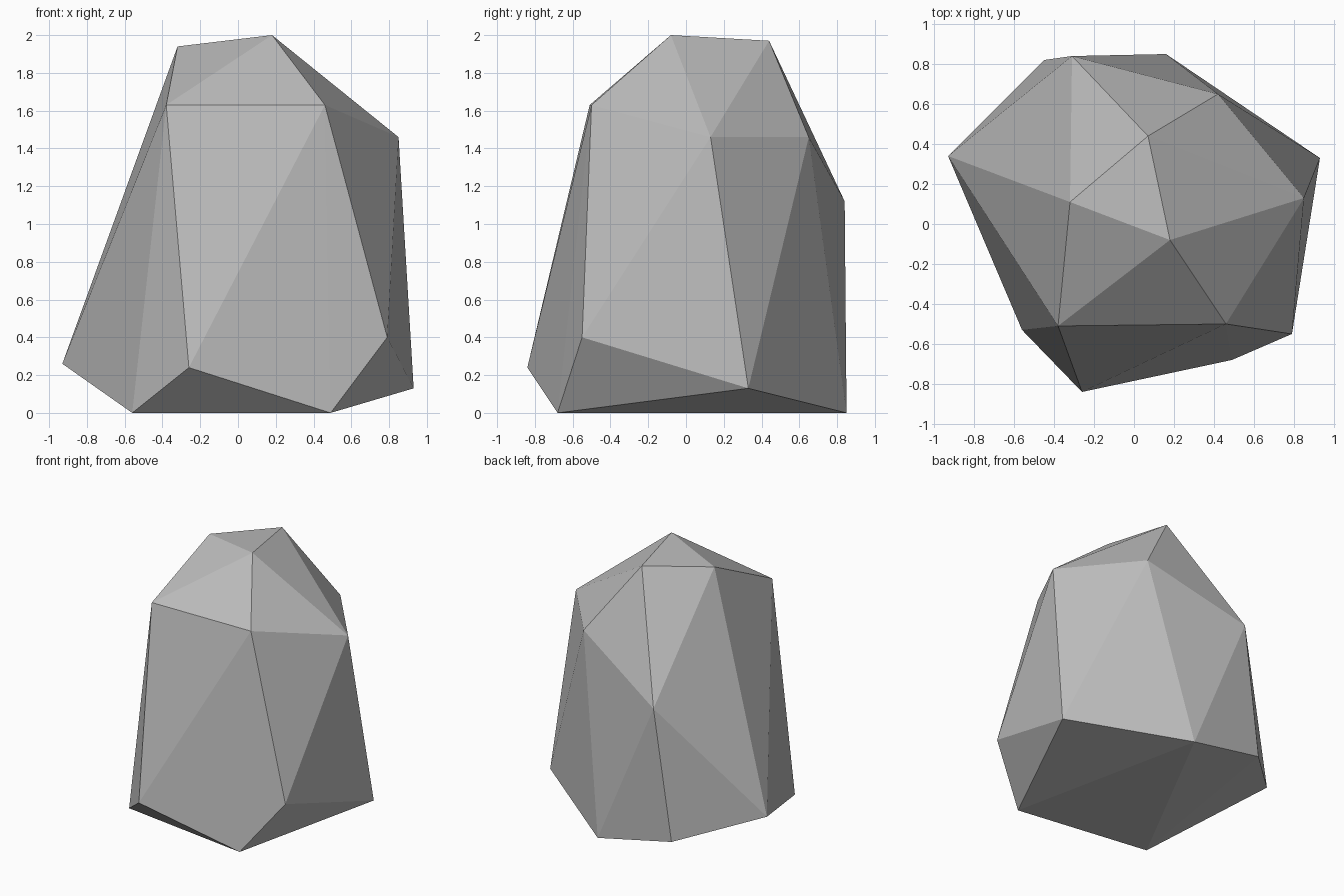
import bpy
import bmesh

# Remove the default object
default_cube = bpy.data.objects.get("Cube")
if default_cube:
    bpy.data.objects.remove(default_cube, do_unlink=True)


def make_material(name, colour):
    material = bpy.data.materials.new(name)
    material.use_nodes = True
    material.diffuse_color = colour
    shader = next(node for node in material.node_tree.nodes
                  if node.type == "BSDF_PRINCIPLED")
    shader.inputs["Base Color"].default_value = colour
    shader.inputs["Roughness"].default_value = 0.9
    return material


def make_faceted_stone(name, corner_groups, material):
    """Wrap flat facets around the corner points of a chiselled boulder."""
    bm = bmesh.new()
    for group in corner_groups:
        for corner in group:
            bm.verts.new(corner)
    hull = bmesh.ops.convex_hull(bm, input=bm.verts[:])
    unused = {item for key in ("geom_interior", "geom_unused")
              for item in hull[key] if isinstance(item, bmesh.types.BMVert)}
    bmesh.ops.delete(bm, geom=list(unused), context="VERTS")
    bmesh.ops.recalc_face_normals(bm, faces=bm.faces[:])
    for face in bm.faces:
        face.smooth = False
    mesh = bpy.data.meshes.new(name)
    bm.to_mesh(mesh)
    bm.free()
    mesh.materials.append(material)
    stone = bpy.data.objects.new(name, mesh)
    bpy.context.collection.objects.link(stone)
    return stone


# Crown: the three peaks of the boulder
crown = [(0.18, -0.08, 2), (-0.32, 0.11, 1.94), (0.07, 0.44, 1.97)]

# Shoulder: the break between the crown and the steep sides
shoulder = [(-0.38, -0.51, 1.63), (0.46, -0.5, 1.63), (0.85, 0.13, 1.46),
            (0.42, 0.65, 1.46), (-0.31, 0.84, 1.12)]

# Skirt: the widest corners, just above the ground
skirt = [(-0.26, -0.84, 0.24), (0.79, -0.55, 0.4), (0.93, 0.33, 0.13),
         (-0.45, 0.82, 0.12), (-0.93, 0.34, 0.26)]

# Foot: the corners resting on the ground
foot = [(-0.56, -0.53, 0), (0.49, -0.68, 0), (0.16, 0.85, 0)]

stone_grey = make_material("stone grey", (0.5, 0.5, 0.5, 1))
make_faceted_stone("boulder", (crown, shoulder, skirt, foot), stone_grey)
